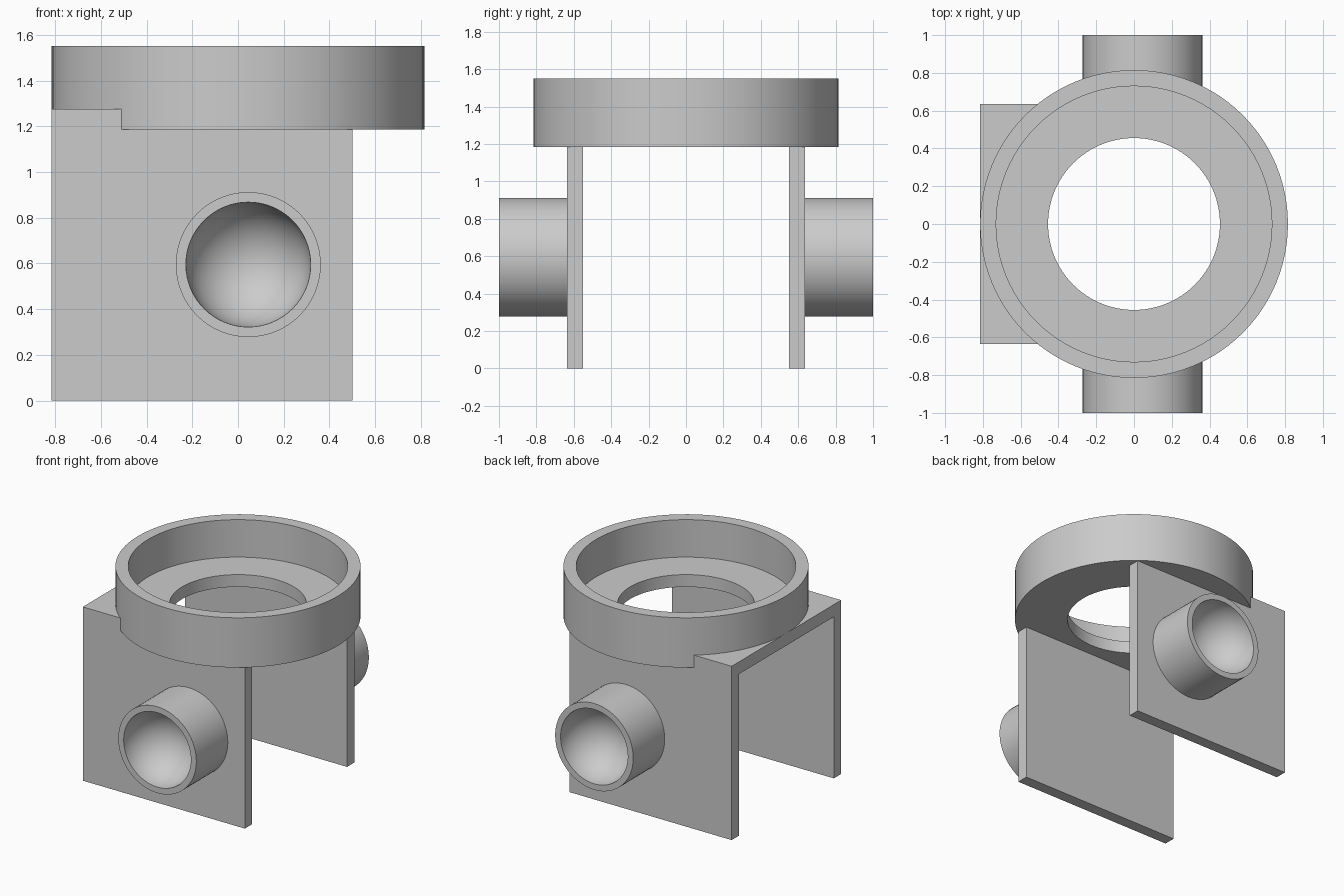
import bpy, bmesh, math
from mathutils import Matrix

cube = bpy.data.objects.get("Cube")
if cube:
    bpy.data.objects.remove(cube, do_unlink=True)

grey = bpy.data.materials.new("light grey")
grey.use_nodes = True
colour = (0.6, 0.6, 0.6, 1)
grey.diffuse_color = colour
grey.node_tree.nodes["Principled BSDF"].inputs["Base Color"].default_value = colour

RING_R, RING_WALL_R, HOLE_R = 0.815, 0.73, 0.455
UNDER, FLOOR, RIM = 1.185, 1.275, 1.55
BACK_X, FRONT_X = -0.815, 0.5
LEG_OUT, LEG_IN = 0.635, 0.55
CUP_R, BOWL_R, CUP_X, CUP_Z = 0.317, 0.273, 0.045, 0.595


def finish(name, bm, smooth=False):
    bmesh.ops.recalc_face_normals(bm, faces=bm.faces)
    mesh = bpy.data.meshes.new(name)
    bm.to_mesh(mesh)
    bm.free()
    mesh.materials.append(grey)
    obj = bpy.data.objects.new(name, mesh)
    bpy.context.collection.objects.link(obj)
    bpy.ops.object.select_all(action='DESELECT')
    obj.select_set(True)
    bpy.context.view_layer.objects.active = obj
    if smooth:
        bpy.ops.object.shade_smooth_by_angle(angle=math.radians(35))
    return obj


def lathe(name, profile, matrix=Matrix(), closed=False, steps=96):
    """Spin (radius, height) points about z, then place the result."""
    bm = bmesh.new()
    verts = [bm.verts.new((r, 0, z)) for r, z in profile]
    edges = [bm.edges.new(pair) for pair in zip(verts, verts[1:])]
    if closed:
        edges.append(bm.edges.new((verts[-1], verts[0])))
    bmesh.ops.spin(bm, geom=verts + edges, axis=(0, 0, 1), cent=(0, 0, 0),
                   angle=math.tau, steps=steps, use_merge=True)
    bmesh.ops.remove_doubles(bm, verts=bm.verts, dist=1e-5)
    bm.transform(matrix)
    return finish(name, bm, True)


# Bracket: upside-down U extruded along x
bm = bmesh.new()
half = [(LEG_OUT, FLOOR), (LEG_OUT, 0), (LEG_IN, 0), (LEG_IN, UNDER)]
outline = half + [(-y, z) for y, z in reversed(half)]
face = bm.faces.new([bm.verts.new((BACK_X, y, z)) for y, z in outline])
side = bmesh.ops.extrude_face_region(bm, geom=[face])
moved = [v for v in side["geom"] if isinstance(v, bmesh.types.BMVert)]
bmesh.ops.translate(bm, verts=moved, vec=(FRONT_X - BACK_X, 0, 0))
bracket = finish("bracket", bm)

# Round opening through the bracket top, hidden under the ring floor
bm = bmesh.new()
bmesh.ops.create_cone(bm, cap_ends=True, segments=96, radius1=0.48, radius2=0.48,
                      depth=0.4, matrix=Matrix.Translation((0, 0, FLOOR)))
cutter = finish("opening_cutter", bm)
cutter.hide_render = True
cut = bracket.modifiers.new("opening", 'BOOLEAN')
cut.operation, cut.solver, cut.object = 'DIFFERENCE', 'EXACT', cutter
bpy.context.view_layer.objects.active = bracket
bpy.ops.object.modifier_apply(modifier=cut.name)
bpy.data.objects.remove(cutter, do_unlink=True)

# Ring tray with a stepped floor
lathe("ring_tray", [(HOLE_R, UNDER), (RING_R, UNDER), (RING_R, RIM),
                    (RING_WALL_R, RIM), (RING_WALL_R, FLOOR), (HOLE_R, FLOOR)],
      closed=True)

# Side cups with hemispherical bowls
root, tip = LEG_OUT - 0.03, 1.0
bowl = [(BOWL_R * math.cos(a), tip - BOWL_R * math.sin(a))
        for a in (math.pi / 2 * i / 20 for i in range(21))]
cup = [(0, root), (CUP_R, root), (CUP_R, tip)] + bowl
for name, turn in (("front_cup", 90), ("back_cup", -90)):
    place = Matrix.Translation((CUP_X, 0, CUP_Z)) @ Matrix.Rotation(math.radians(turn), 4, 'X')
    lathe(name, cup, place, steps=64)
